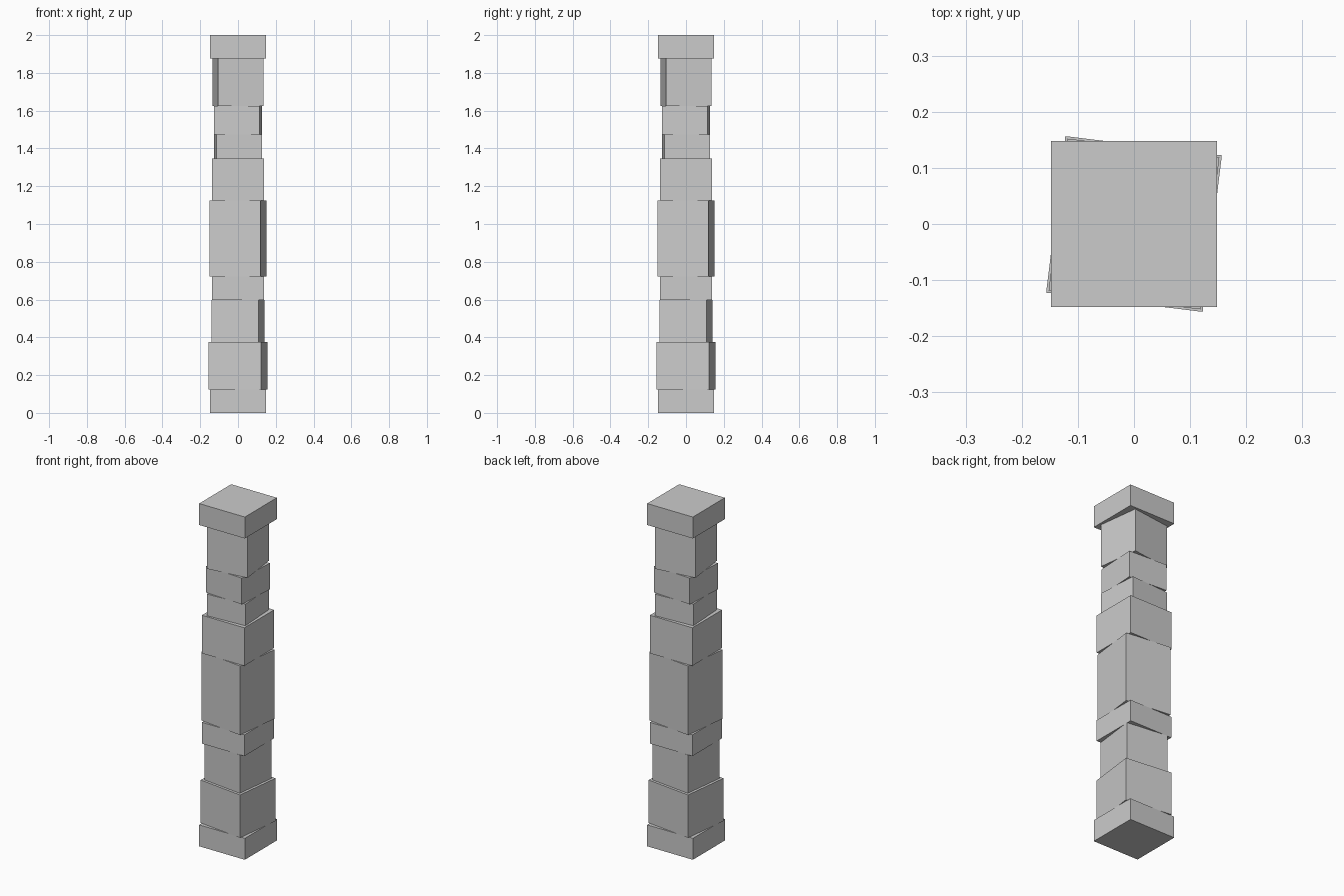
import bpy
from math import radians

if "Cube" in bpy.data.objects:
    bpy.data.objects.remove(bpy.data.objects["Cube"])


def block(name, z0, z1, half, turn=0):
    """Square block between two heights, turned about the vertical axis."""
    bpy.ops.mesh.primitive_cube_add(size=1, location=(0, 0, (z0 + z1) / 2),
                                    rotation=(0, 0, radians(turn)))
    ob = bpy.context.object
    ob.name = name
    ob.scale = (2 * half, 2 * half, z1 - z0)
    bpy.ops.object.transform_apply(location=False, rotation=True, scale=True)


# Base block
block("base", 0, 0.125, 0.1475)

# Shaft: stacked stones (top height, half width, turn in degrees)
stones = [
    (0.375, 0.1405, -7),
    (0.598, 0.1255, -7),
    (0.722, 0.137, 0),
    (1.125, 0.1365, -7),
    (1.347, 0.137, 0),
    (1.473, 0.120, 3.3),
    (1.626, 0.120, -3.3),
    (1.875, 0.121, 7.3),
]
z = 0.125
for i, (top, half, turn) in enumerate(stones, 1):
    block(f"shaft_stone_{i}", z, top, half, turn)
    z = top

# Capital block
block("capital", z, 2.0, 0.1475)
